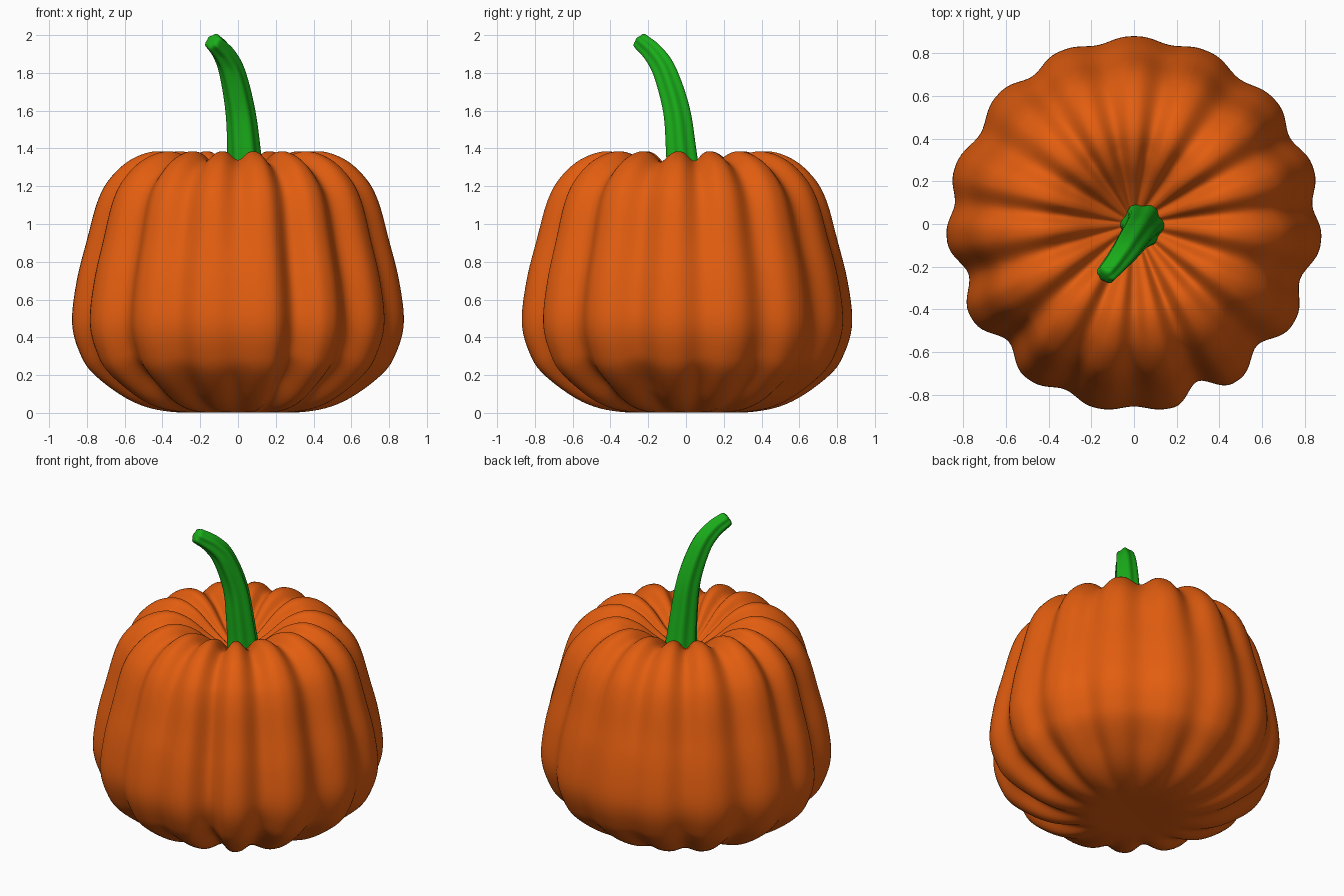
import bpy, bmesh
from math import sin, cos, pi, radians, exp
from mathutils import Vector

if "Cube" in bpy.data.objects:
    bpy.data.objects.remove(bpy.data.objects["Cube"])


def smooth_path(pts, steps):
    """Catmull-Rom samples through the given points."""
    p = [Vector(q) for q in pts]
    p = [2 * p[0] - p[1]] + p + [2 * p[-1] - p[-2]]
    out = []
    for i in range(1, len(p) - 2):
        a, b, c, d = p[i - 1:i + 3]
        for k in range(steps):
            t = k / steps
            out.append(0.5 * (2 * b + (c - a) * t + (2 * a - 5 * b + 4 * c - d) * t * t
                              + (3 * b - a - 3 * c + d) * t ** 3))
    return out + [p[-2]]


def skin(name, rings, start, end, color):
    """Bridge closed rings of points and close both ends with a fan."""
    bm = bmesh.new()
    rows = [[bm.verts.new(v) for v in r] for r in rings]
    n = len(rows[0])
    for a, b in zip(rows, rows[1:]):
        for j in range(n):
            k = (j + 1) % n
            bm.faces.new((a[j], a[k], b[k], b[j]))
    s, e = bm.verts.new(start), bm.verts.new(end)
    for j in range(n):
        k = (j + 1) % n
        bm.faces.new((s, rows[0][k], rows[0][j]))
        bm.faces.new((e, rows[-1][j], rows[-1][k]))
    bmesh.ops.recalc_face_normals(bm, faces=bm.faces[:])
    me = bpy.data.meshes.new(name)
    bm.to_mesh(me)
    bm.free()
    for f in me.polygons:
        f.use_smooth = True
    mat = bpy.data.materials.new(name + "_color")
    mat.diffuse_color = color
    mat.use_nodes = True
    mat.node_tree.nodes["Principled BSDF"].inputs["Base Color"].default_value = mat.diffuse_color
    me.materials.append(mat)
    ob = bpy.data.objects.new(name, me)
    bpy.context.collection.objects.link(ob)
    return ob


# Pumpkin body: side profile (radius, height) with uneven lobes around it
profile = smooth_path([(0.05, 0.005), (0.35, 0.005), (0.56, 0.06), (0.76, 0.2), (0.84, 0.32),
                       (0.88, 0.48), (0.855, 0.7), (0.80, 0.92), (0.745, 1.12), (0.68, 1.24),
                       (0.57, 1.34), (0.43, 1.385), (0.30, 1.345), (0.17, 1.24), (0.04, 1.14)], 6)
peaks = [17, 41, 67, 90, 113, 136, 163, 184, 210, 236, 259, 281, 303, 328, 355]
depths = [.045, .04, .025, .025, .04, .045, .035, .07, .075, .04, .025, .085, .07, .06, .04]

around = []  # (angle, groove strength 0..1, groove depth)
for i, a in enumerate(peaks):
    b = peaks[(i + 1) % len(peaks)]
    b += 360 if b < a else 0
    for k in range(16):
        t = k / 16
        around.append((radians(a + (b - a) * t), (0.5 - 0.5 * cos(2 * pi * t)) ** 1.4, depths[i]))

rings = []
for i, p in enumerate(profile):
    t = (profile[min(i + 1, len(profile) - 1)] - profile[max(i - 1, 0)]).normalized()
    nr, nz = t.y, -t.x
    fade = min(1, max(0, (p.x - 0.04) / 0.3))
    if p.y < 0.3:
        fade = min(1, max(0, (p.x - 0.3) / 0.35))
    top = min(1, max(0, (p.y - 0.8) / 0.4))
    ring = []
    for ang, g, d in around:
        off = g * fade * (d + (0.055 - d) * top * 0.7)
        r = p.x - nr * off
        ring.append((r * cos(ang), r * sin(ang), max(0, p.y - nz * off)))
    rings.append(ring)
skin("pumpkin_body", rings, (0, 0, 0.005), (0, 0, 1.13), (0.76, 0.11, 0.005, 1))

# Stem: fluted tapering tube that leans to the front left
path = smooth_path([(0.045, 0, 1.1), (0.032, -0.025, 1.38), (0.012, -0.05, 1.6),
                    (-0.03, -0.11, 1.8), (-0.075, -0.17, 1.9), (-0.132, -0.238, 1.965)], 8)
rings = []
side = Vector((1, 0, 0))
last = len(path) - 1
for i, p in enumerate(path):
    t = (path[min(i + 1, last)] - path[max(i - 1, 0)]).normalized()
    u = (side - t * side.dot(t)).normalized()
    v = t.cross(u)
    f = i / last
    rad = 0.088 - 0.042 * f ** 1.1 + 0.02 * exp(-f * 12)
    rings.append([p + (u * cos(a) + v * sin(a)) * rad * (1 + 0.08 * cos(6 * a))
                  for a in (2 * pi * j / 48 for j in range(48))])
# Rounded tip
for grow, push in ((0.85, 0.010), (0.5, 0.015)):
    rings.append([path[-1] + (q - path[-1]) * grow + t * push for q in rings[last]])
skin("stem", rings, path[0], path[-1] + t * 0.016, (0.01, 0.42, 0.01, 1))
